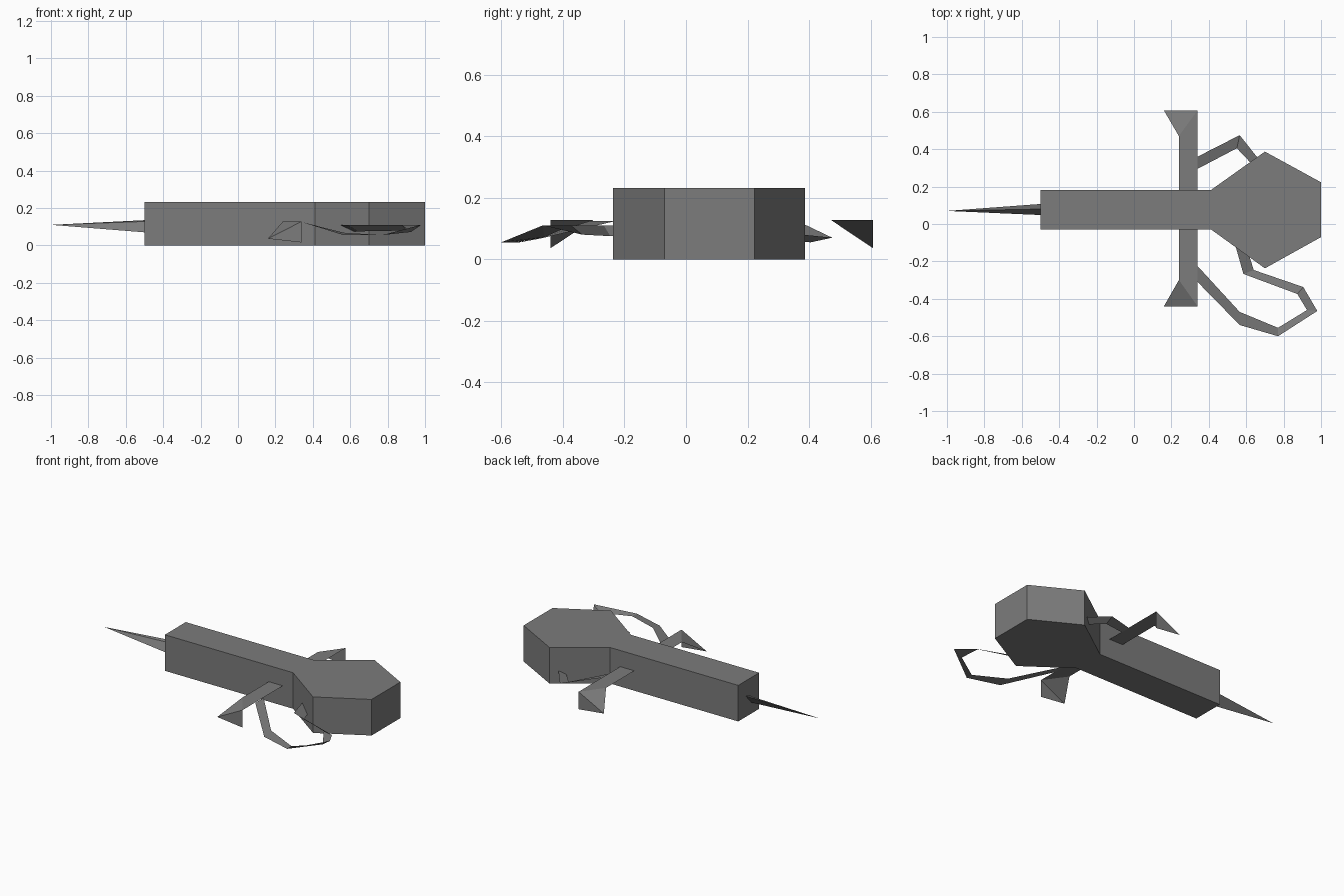
import bpy

if "Cube" in bpy.data.objects:
    bpy.data.objects.remove(bpy.data.objects["Cube"])

# One flat grey for everything
grey = bpy.data.materials.new("mid_grey")
grey.diffuse_color = (0.2, 0.2, 0.2, 1)
grey.use_nodes = True
grey.node_tree.nodes["Principled BSDF"].inputs["Base Color"].default_value = grey.diffuse_color


def make(name, verts, faces):
    mesh = bpy.data.meshes.new(name)
    mesh.from_pydata(verts, [], faces)
    mesh.materials.append(grey)
    mesh.update()
    obj = bpy.data.objects.new(name, mesh)
    bpy.context.collection.objects.link(obj)
    return obj


def prism(name, outline, z0, z1):
    """Extrude a counter-clockwise outline upwards."""
    n = len(outline)
    verts = [(x, y, z) for z in (z0, z1) for x, y in outline]
    faces = [list(range(n))[::-1], list(range(n, 2 * n))]
    faces += [(i, (i + 1) % n, (i + 1) % n + n, i + n) for i in range(n)]
    return make(name, verts, faces)


def ribbon(name, edge_a, edge_b):
    """Thin flat strip between two matching edge paths."""
    n = len(edge_a)
    faces = [(i, i + 1, n + i + 1, n + i) for i in range(n - 1)]
    return make(name, edge_a + edge_b, faces)


# Long body with a six-sided pommel shape at the +x end
prism("body", [(-0.5, -0.03), (0.413, -0.03), (0.7, -0.237), (1.0, -0.07),
               (1.0, 0.223), (0.7, 0.387), (0.413, 0.183), (-0.5, 0.183)], 0, 0.232)

# Thin pointed spike at the -x end
make("spike",
     [(-1.0, 0.07, 0.11), (-0.5, 0.107, 0.135), (-0.5, 0.08, 0.128), (-0.5, 0.048, 0.07)],
     [(0, 2, 1), (0, 3, 2), (0, 1, 3), (1, 2, 3)])

# Flat crossbar plate running through the body
FRONT, BACK, BAR_Z = -0.44, 0.607, 0.128
make("crossbar",
     [(0.24, -0.30, BAR_Z), (0.34, FRONT, BAR_Z), (0.34, BACK, BAR_Z), (0.24, 0.47, BAR_Z)],
     [(0, 1, 2, 3)])

# Folded triangular tips at both ends of the crossbar
for name, end, inner in (("front_tip", FRONT, -0.30), ("back_tip", BACK, 0.47)):
    verts = [(0.24, inner, BAR_Z), (0.34, end, BAR_Z), (0.16, end, 0.036), (0.34, end, 0.016)]
    faces = [(0, 2, 1), (1, 2, 3)]
    if end > 0:
        faces = [f[::-1] for f in faces]
    make(name, verts, faces)

# Large curved guard strip on the front side
ribbon("front_guard",
       [(0.34, -0.31, 0.125), (0.565, -0.54, 0.055), (0.77, -0.60, 0.055), (0.98, -0.465, 0.11),
        (0.905, -0.337, 0.08), (0.64, -0.246, 0.075), (0.595, -0.10, 0.075)],
       [(0.34, -0.225, 0.125), (0.565, -0.47, 0.068), (0.77, -0.555, 0.055), (0.925, -0.46, 0.072),
        (0.873, -0.374, 0.11), (0.585, -0.267, 0.11), (0.535, -0.09, 0.11)])

# Small guard strip on the back side
ribbon("back_guard",
       [(0.34, 0.295, 0.125), (0.55, 0.405, 0.055), (0.64, 0.31, 0.06)],
       [(0.34, 0.36, 0.125), (0.565, 0.475, 0.07), (0.68, 0.33, 0.085)])
